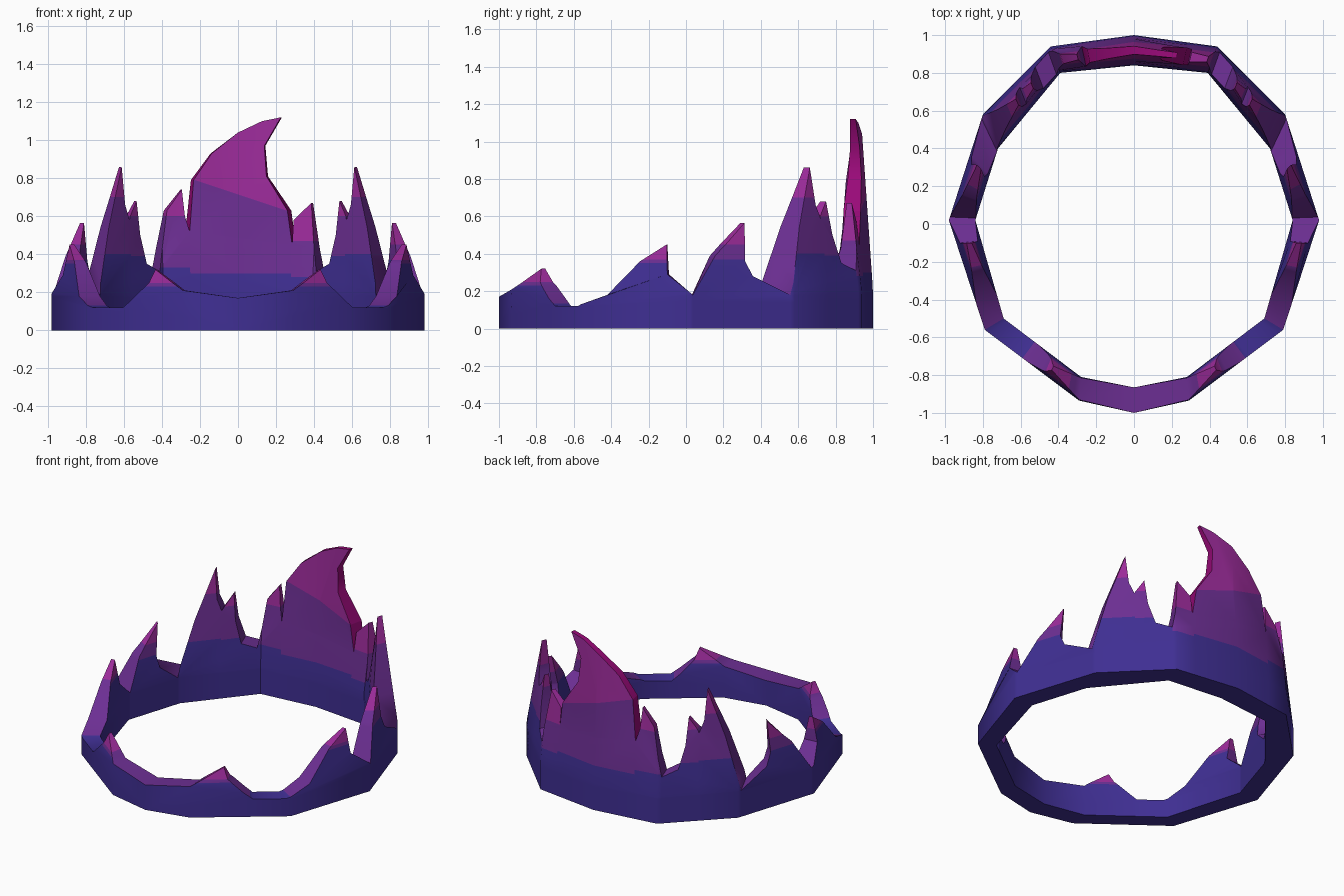
import bpy, bmesh
from mathutils import Vector

if "Cube" in bpy.data.objects:
    bpy.data.objects.remove(bpy.data.objects["Cube"], do_unlink=True)


def material(name, rgb):
    m = bpy.data.materials.new(name)
    m.use_nodes = True
    col = (*rgb, 1)
    m.diffuse_color = col
    m.node_tree.nodes["Principled BSDF"].inputs["Base Color"].default_value = col
    return m


BLUE, PURPLE, MAGENTA, CRIMSON = range(4)
materials = [material("deep blue", (.05, .028, .29)),
             material("violet", (.15, .028, .29)),
             material("magenta", (.328, .024, .32)),
             material("crimson", (.32, .003, .19))]

# Half of the ring plan, front to back; s counts the corners along it
outer = [(0, -1), (.29, -.935), (.79, -.56), (.98, .02), (.80, .58), (.44, .94), (0, 1)]
inner = [(0, -.865), (.28, -.81), (.69, -.50), (.84, .02), (.72, .40), (.39, .80), (0, .84)]

# Flame outline as (s, height): one mirrored side and the back
side = [(0, .17), (1, .21), (1.32, .32), (1.37, .25), (1.54, .16), (1.63, .12),
        (1.95, .12), (2.24, .18), (2.53, .36), (2.78, .45), (2.79, .29), (3.03, .18),
        (3.26, .39), (3.6, .565), (3.56, .36), (3.62, .28), (3.96, .18), (4.17, .54),
        (4.41, .86), (4.44, .66), (4.5, .58), (4.64, .68), (4.67, .5), (4.75, .35),
        (4.95, .31)]
back = [(5, .43), (5.06, .67), (5.28, .58), (5.29, .45), (5.35, .63), (5.63, .81),
        (5.66, .97), (5.45, 1.12), (5.69, 1.10), (6, 1.04), (6.34, .93), (6.58, .79),
        (6.64, .52), (6.69, .60), (6.72, .74), (6.92, .63), (7, .43)]
outline = side + back + [(12 - s, z) for s, z in reversed(side)]

# Flames: start, end, peak, violet height, magenta height at start and end
side_flames = [(0, 1.6, .32, .23, .25, .25), (1.6, 3.03, .45, .35, .37, .37),
               (3.03, 3.96, .565, .37, .45, .45), (3.96, 4.5, .86, .40, .70, .70),
               (4.5, 4.95, .68, .39, .60, .60)]
big_flame = (5.29, 6.64, 1.12, .30, .62, .80)
flames = side_flames + [(4.95, 5.29, .67, .28, .47, .47), big_flame,
                        (6.64, 7.05, .74, .33, .60, .60)]
flames += [(12 - b, 12 - a, *rest) for a, b, *rest in side_flames]


def flame_at(s):
    return next((f for f in flames if f[0] <= s <= f[1]), flames[0])


def colour(s, z):
    a, b, _, violet, m0, m1 = flame_at(s)
    if z > m0 + (m1 - m0) * (s - a) / (b - a):
        return MAGENTA
    return PURPLE if z > violet else BLUE


def rim_colour(s, z):
    if z < .13:
        return BLUE
    if flame_at(s) == big_flame and z > .5:
        return CRIMSON
    return max(PURPLE, colour(s, z))


def along(plan, s):
    sign = 1 if s <= 6 else -1
    s = min(max(s if s <= 6 else 12 - s, 0), 6)
    i = min(int(s), 5)
    p = Vector(plan[i]).lerp(Vector(plan[i + 1]), s - i)
    return Vector((p.x * sign, p.y))


def wrap(s, z):
    """Outer and inner points; the wall thins towards each flame tip."""
    o, i = along(outer, s), along(inner, s)
    rise = min(max((z - .2) / (flame_at(s)[2] - .2), 0), 1)
    t = .4 * rise
    return (*o.lerp(i, t), z), (*i.lerp(o, t), z)


# Unrolled sheet of the whole band
sheet = bmesh.new()
band = sheet.faces.new([sheet.verts.new((s, 0, z)) for s, z in [(12, 0), (0, 0)] + outline])
band.normal_update()
bmesh.ops.triangulate(sheet, faces=[band], ngon_method='EAR_CLIP')


def cut(faces, point, normal):
    geom = set(faces)
    for f in faces:
        geom.update(f.edges, f.verts)
    bmesh.ops.bisect_plane(sheet, geom=list(geom), dist=1e-5, plane_co=point, plane_no=normal)


# Cut at ring corners, between flames, then along colour borders
for s in sorted(set(range(1, 12)) | {f[0] for f in flames if f[0] > 0}):
    cut(sheet.faces[:], (s, 0, 0), (1, 0, 0))
for a, b, _, violet, m0, m1 in flames:
    for z0, z1 in ((violet, violet), (m0, m1)):
        area = [f for f in sheet.faces if a < f.calc_center_median().x < b]
        cut(area, (a, 0, z0), (z0 - z1, 0, b - a))

# Wrap the sheet round the ring as outer wall, inner wall and rim
bm = bmesh.new()
pairs = {}
for v in sheet.verts:
    o, i = wrap(v.co.x, v.co.z)
    pairs[v] = (bm.verts.new(o), bm.verts.new(i))
for f in sheet.faces:
    c = f.calc_center_median()
    for layer in (0, 1):
        face = bm.faces.new([pairs[v][layer] for v in f.verts])
        face.material_index = colour(c.x, c.z)
for e in sheet.edges:
    a, b = e.verts
    mid = (a.co + b.co) / 2
    if e.is_boundary and 1e-4 < mid.x < 12 - 1e-4:
        face = bm.faces.new([pairs[a][0], pairs[b][0], pairs[b][1], pairs[a][1]])
        face.material_index = rim_colour(mid.x, mid.z)
sheet.free()
bmesh.ops.remove_doubles(bm, verts=bm.verts[:], dist=1e-4)
bmesh.ops.recalc_face_normals(bm, faces=bm.faces[:])

mesh = bpy.data.meshes.new("flame_crown")
bm.to_mesh(mesh)
bm.free()
for m in materials:
    mesh.materials.append(m)
crown = bpy.data.objects.new("flame_crown", mesh)
bpy.context.collection.objects.link(crown)
bpy.ops.object.select_all(action='DESELECT')
crown.select_set(True)
bpy.context.view_layer.objects.active = crown
bpy.ops.object.shade_smooth_by_angle(angle=.7)
